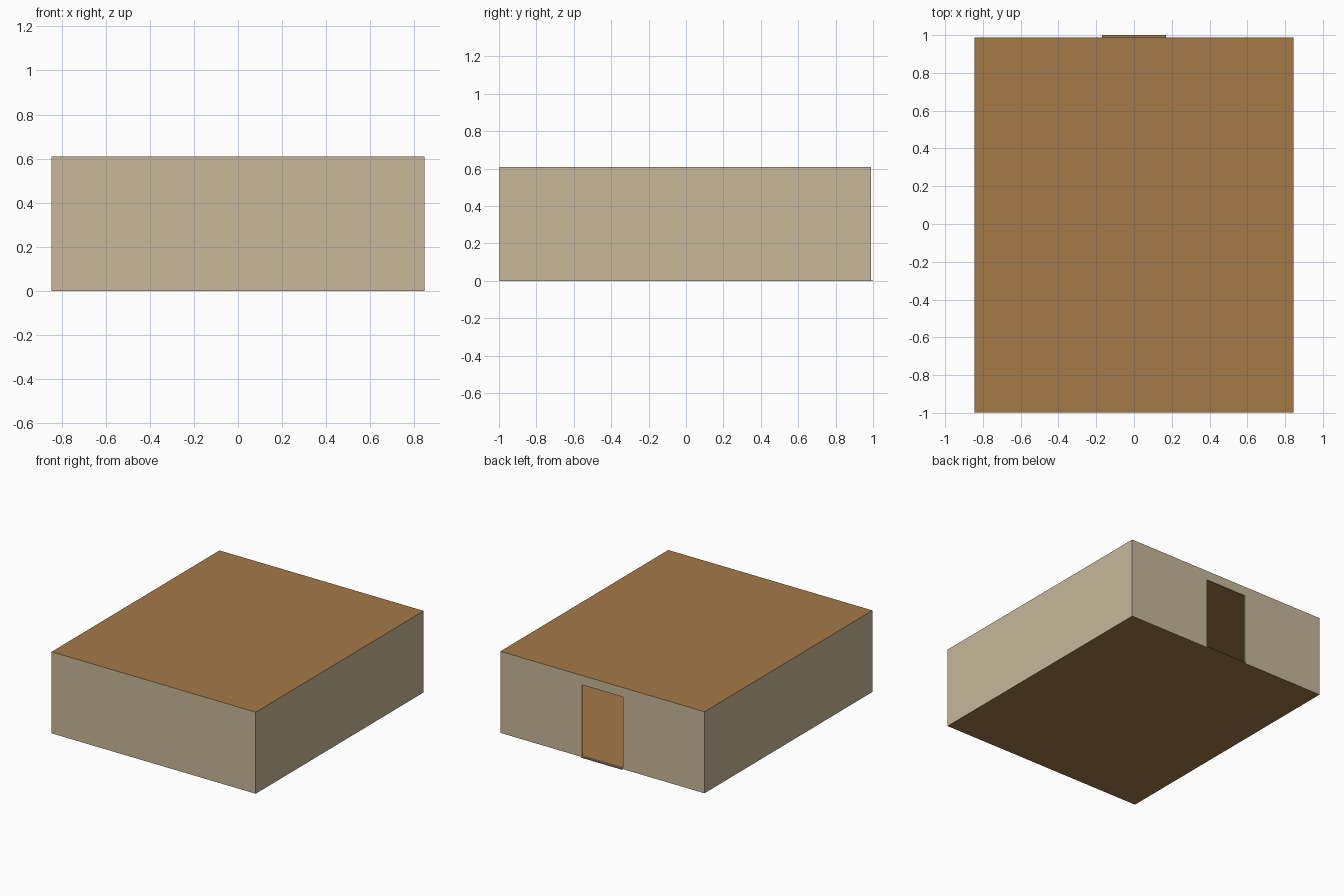
import bpy
import bmesh

if "Cube" in bpy.data.objects:
    bpy.data.objects.remove(bpy.data.objects["Cube"])

X, Y0, Y1, H = 0.845, -0.997, 0.988, 0.61   # outer size of the room
T = 0.01                                    # wall and slab thickness
DOOR_X, DOOR_Z = 0.17, 0.54                 # doorway half width and height


def material(name, colour):
    m = bpy.data.materials.new(name)
    m.diffuse_color = colour
    m.use_nodes = True
    m.node_tree.nodes["Principled BSDF"].inputs["Base Color"].default_value = m.diffuse_color
    return m


plaster = material("plaster", (0.58, 0.48, 0.32, 1))
wood = material("wood", (0.37, 0.19, 0.064, 1))


def finish(name, bm, mats):
    bmesh.ops.recalc_face_normals(bm, faces=bm.faces)
    me = bpy.data.meshes.new(name)
    bm.to_mesh(me)
    bm.free()
    for m in mats:
        me.materials.append(m)
    ob = bpy.data.objects.new(name, me)
    bpy.context.collection.objects.link(ob)
    return ob


def box(name, lo, hi, mats):
    """Box between two corners; a second material goes on its top and bottom."""
    bm = bmesh.new()
    bmesh.ops.create_cube(bm, size=1)
    for v in bm.verts:
        v.co = [(a + b) / 2 + c * (b - a) for a, b, c in zip(lo, hi, v.co)]
    bm.normal_update()
    for f in bm.faces:
        if len(mats) > 1 and abs(f.normal.z) > 0.5:
            f.material_index = 1
    return finish(name, bm, mats)


# Floor and roof slabs: wooden faces with plaster-coloured rims
box("floor", (-X, Y0, 0), (X, Y1, T), [plaster, wood])
box("roof", (-X, Y0, H - T), (X, Y1, H), [plaster, wood])

# Thin doorstep strip sticking out at the doorway
box("doorstep", (-DOOR_X, Y1, 0), (DOOR_X, 1.0, 0.002), [wood])

# Side walls and closed front wall
for side, s in (("left", -1), ("right", 1)):
    xs = sorted((s * X, s * (X - T)))
    box(side + "_wall", (xs[0], Y0, T), (xs[1], Y1, H - T), [plaster])
box("front_wall", (-X + T, Y0, T), (X - T, Y0 + T, H - T), [plaster])

# Back wall: outline running around the open doorway, extruded to thickness
half = [(DOOR_X, T), (DOOR_X, DOOR_Z)]
outline = ([(-X + T, T)] + [(-x, z) for x, z in half] + half[::-1]
           + [(X - T, T), (X - T, H - T), (-X + T, H - T)])
bm = bmesh.new()
face = bm.faces.new([bm.verts.new((x, Y1, z)) for x, z in outline])
ext = bmesh.ops.extrude_face_region(bm, geom=[face], use_keep_orig=True)
moved = [g for g in ext["geom"] if isinstance(g, bmesh.types.BMVert)]
bmesh.ops.translate(bm, verts=moved, vec=(0, -T, 0))
finish("back_wall", bm, [plaster])
